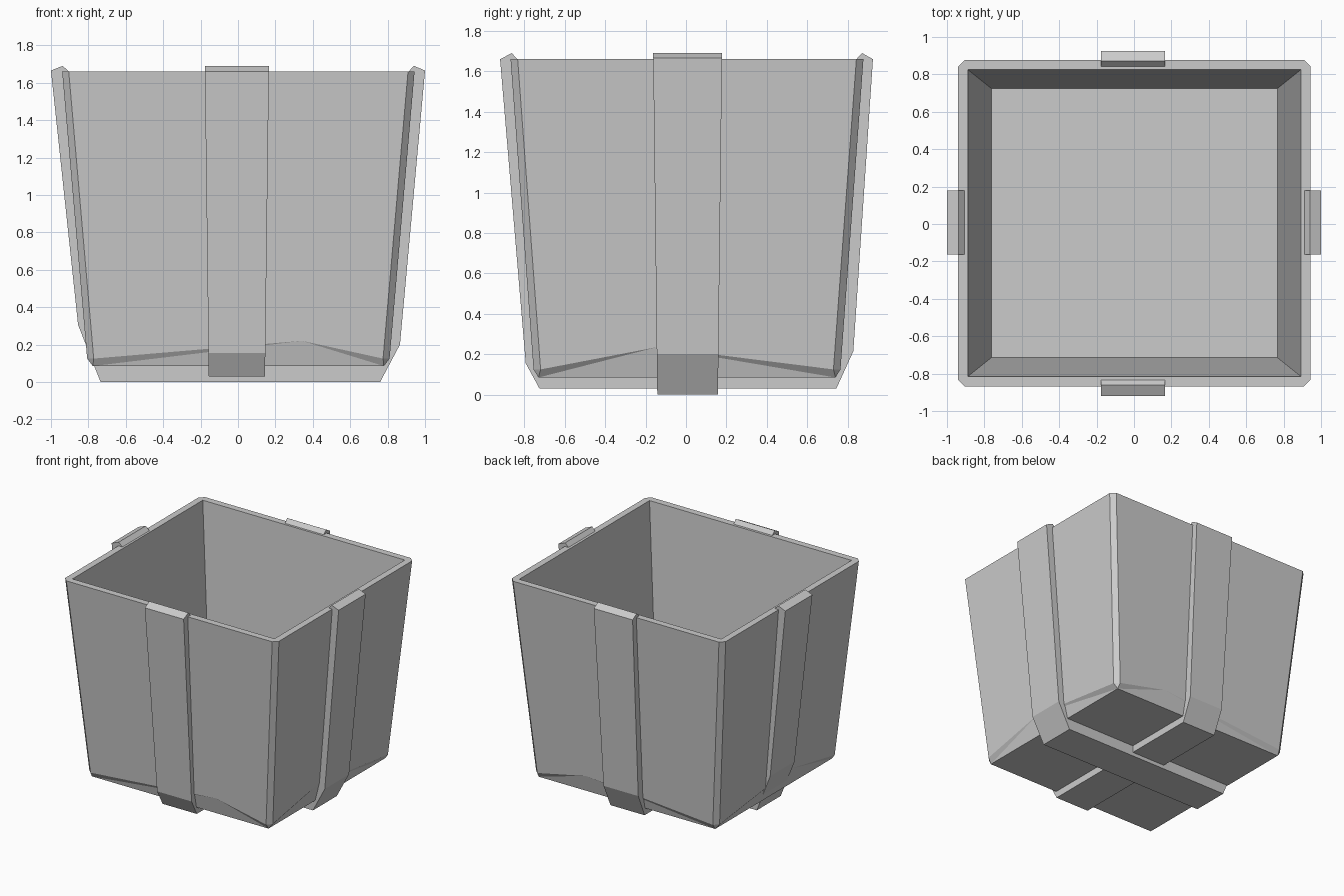
import bpy
import bmesh

cube = bpy.data.objects.get("Cube")
if cube:
    bpy.data.objects.remove(cube, do_unlink=True)

grey = bpy.data.materials.new("light_grey")
grey.use_nodes = True
colour = (0.6, 0.6, 0.6, 1)
grey.diffuse_color = colour
grey.node_tree.nodes["Principled BSDF"].inputs["Base Color"].default_value = colour

RIM = 1.66
CORNERS = [(-1, -1), (1, -1), (1, 1), (-1, 1)]


def finish(name, bm):
    bmesh.ops.recalc_face_normals(bm, faces=bm.faces)
    mesh = bpy.data.meshes.new(name)
    bm.to_mesh(mesh)
    bm.free()
    mesh.materials.append(grey)
    obj = bpy.data.objects.new(name, mesh)
    bpy.context.collection.objects.link(obj)
    return obj


def half_size(z):
    """Half width and half depth of the tapered outer wall at a height."""
    return 0.942 - 0.087 * (RIM - z), 0.873 - 0.074 * (RIM - z)


def build_bin():
    bm = bmesh.new()

    def vert(x, y, z):
        return bm.verts.new((x + 0.002, y + 0.005, z))

    def rectangle(hx, hy, z):
        return [vert(sx * hx, sy * hy, z) for sx, sy in CORNERS]

    def cut_rectangle(z, cut=0.035):
        hx, hy = half_size(z)
        ring = []
        for k, (sx, sy) in enumerate(CORNERS):
            pair = [(sx * hx, sy * (hy - cut)), (sx * (hx - cut), sy * hy)]
            if k % 2:
                pair.reverse()
            ring.append([vert(x, y, z) for x, y in pair])
        return ring

    top, low = cut_rectangle(RIM), cut_rectangle(0.125)
    base = rectangle(0.778, 0.735, 0.085)
    inner = rectangle(0.89, 0.82, RIM)
    floor = rectangle(0.765, 0.72, 0.24)

    # Raised point along the lower edge of each wall
    fx, fy = half_size(0.22)
    peaks = [vert(0.34, -fy, 0.22), vert(fx, -0.15, 0.235),
             vert(0.34, fy, 0.22), vert(-fx, -0.15, 0.235)]

    for k in range(4):
        n = (k + 1) % 4
        a, b, peak = low[k][1], low[n][0], peaks[k]
        faces = [
            (top[k][1], a, peak, b, top[n][0]),             # wall
            (a, base[k], peak), (base[k], base[n], peak),   # sloped underside
            (base[n], b, peak),
            (top[k][0], low[k][0], a, top[k][1]),           # corner bevel
            (low[k][0], base[k], a),
            (top[k][1], top[n][0], inner[n], inner[k]),     # rim
            (top[k][0], top[k][1], inner[k]),
            (inner[k], inner[n], floor[n], floor[k]),       # inside wall
        ]
        for face in faces:
            bm.faces.new(face)
    bm.faces.new(base)
    bm.faces.new(floor)
    return finish("bin_body", bm)


def build_strap(name, profile, axis, centre, half_top, half_bottom):
    """Solid U-shaped band: profile points are (position along axis, height)."""
    bm = bmesh.new()
    sides = []
    for s in (-1, 1):
        loop = []
        for u, z in profile:
            w = centre + s * (half_bottom + (half_top - half_bottom) * z / RIM)
            loop.append(bm.verts.new((u, w, z) if axis == "x" else (w, u, z)))
        sides.append(loop)
        bm.faces.new(loop)
    count = len(profile)
    for i in range(count):
        j = (i + 1) % count
        bm.faces.new((sides[0][i], sides[0][j], sides[1][j], sides[1][i]))
    return finish(name, bm)


build_bin()

# Outer path over the rim and under the base, then back inside the walls
cross_strap = [(-0.90, 1.655), (-0.937, 1.69), (-1.0, 1.665), (-0.855, 0.305),
               (-0.735, 0.0), (0.76, 0.0), (0.866, 0.2), (1.0, 1.665),
               (0.94, 1.69), (0.908, 1.655), (0.775, 0.2), (0.72, 0.12),
               (-0.72, 0.12), (-0.775, 0.2)]
long_strap = [(-0.83, 1.655), (-0.862, 1.69), (-0.92, 1.66), (-0.793, 0.155),
              (-0.725, 0.03), (0.744, 0.03), (0.828, 0.215), (0.925, 1.66),
              (0.872, 1.69), (0.838, 1.655), (0.735, 0.2), (0.68, 0.12),
              (-0.68, 0.12), (-0.735, 0.2)]
build_strap("side_to_side_strap", cross_strap, "x", 0.008, 0.17, 0.15)
build_strap("front_to_back_strap", long_strap, "y", -0.006, 0.171, 0.15)
